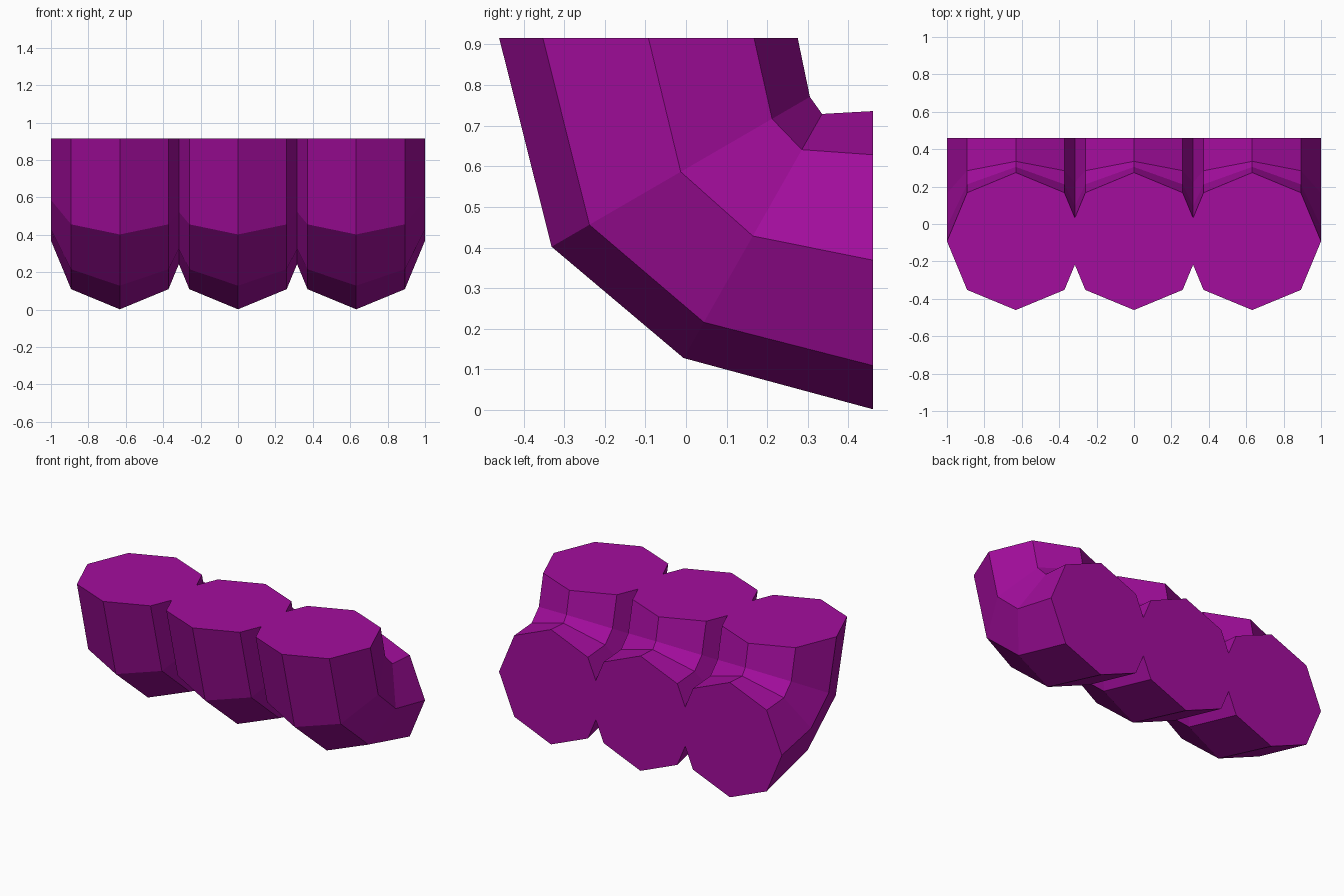
import bpy
import bmesh
from math import cos, sin, tau
from mathutils import Vector

if "Cube" in bpy.data.objects:
    bpy.data.objects.remove(bpy.data.objects["Cube"])

# Material
purple = bpy.data.materials.new("purple")
purple.use_nodes = True
colour = (0.37, 0.004, 0.34, 1)
purple.diffuse_color = colour
purple.node_tree.nodes["Principled BSDF"].inputs["Base Color"].default_value = colour

SIDES = 8
RADIUS = 0.368
SPACING = 0.632
# Outer and inner (y, z) points of each ring along the bend
RINGS = [((-0.46, 0.916), (0.275, 0.916)),
         ((-0.331, 0.402), (0.305, 0.771)),
         ((-0.006, 0.128), (0.335, 0.729)),
         ((0.46, 0.002), (0.46, 0.736))]


def add_pipe(bm, x):
    """Bent octagonal pipe with closed ends."""
    loops = []
    for outer, inner in RINGS:
        a, b = Vector((x, *outer)), Vector((x, *inner))
        middle, half = (a + b) / 2, (a - b) / 2
        loops.append([bm.verts.new(middle + half * cos(tau * i / SIDES)
                                   + Vector((RADIUS * sin(tau * i / SIDES), 0, 0)))
                      for i in range(SIDES)])
    for low, high in zip(loops, loops[1:]):
        for i in range(SIDES):
            j = (i + 1) % SIDES
            bm.faces.new((low[i], low[j], high[j], high[i]))
    bm.faces.new(loops[0])
    bm.faces.new(loops[-1][::-1])


def trim(bm, x, direction):
    """Cut away everything beyond the plane at x."""
    bmesh.ops.bisect_plane(bm, geom=bm.verts[:] + bm.edges[:] + bm.faces[:],
                           plane_co=(x, 0, 0), plane_no=(direction, 0, 0),
                           clear_outer=True)


# Three pipes, trimmed where neighbours meet
mesh = bpy.data.meshes.new("joined_bent_pipes")
for k in (-1, 0, 1):
    part = bmesh.new()
    add_pipe(part, k * SPACING)
    if k < 1:
        trim(part, (k + 0.5) * SPACING, 1)
    if k > -1:
        trim(part, (k - 0.5) * SPACING, -1)
    part.from_mesh(mesh)
    part.to_mesh(mesh)
    part.free()

# Weld the seams and merge the end caps into single flat faces
bm = bmesh.new()
bm.from_mesh(mesh)
bmesh.ops.remove_doubles(bm, verts=bm.verts[:], dist=0.0005)
bmesh.ops.recalc_face_normals(bm, faces=bm.faces[:])
seams = [e for e in bm.edges if len(e.link_faces) == 2
         and e.calc_face_angle() < 0.001
         and all(abs(abs(v.co.x) - SPACING / 2) < 0.001 for v in e.verts)]
bmesh.ops.dissolve_edges(bm, edges=seams, use_verts=False)
bm.to_mesh(mesh)
bm.free()

mesh.materials.append(purple)
pipes = bpy.data.objects.new("joined_bent_pipes", mesh)
bpy.context.collection.objects.link(pipes)
